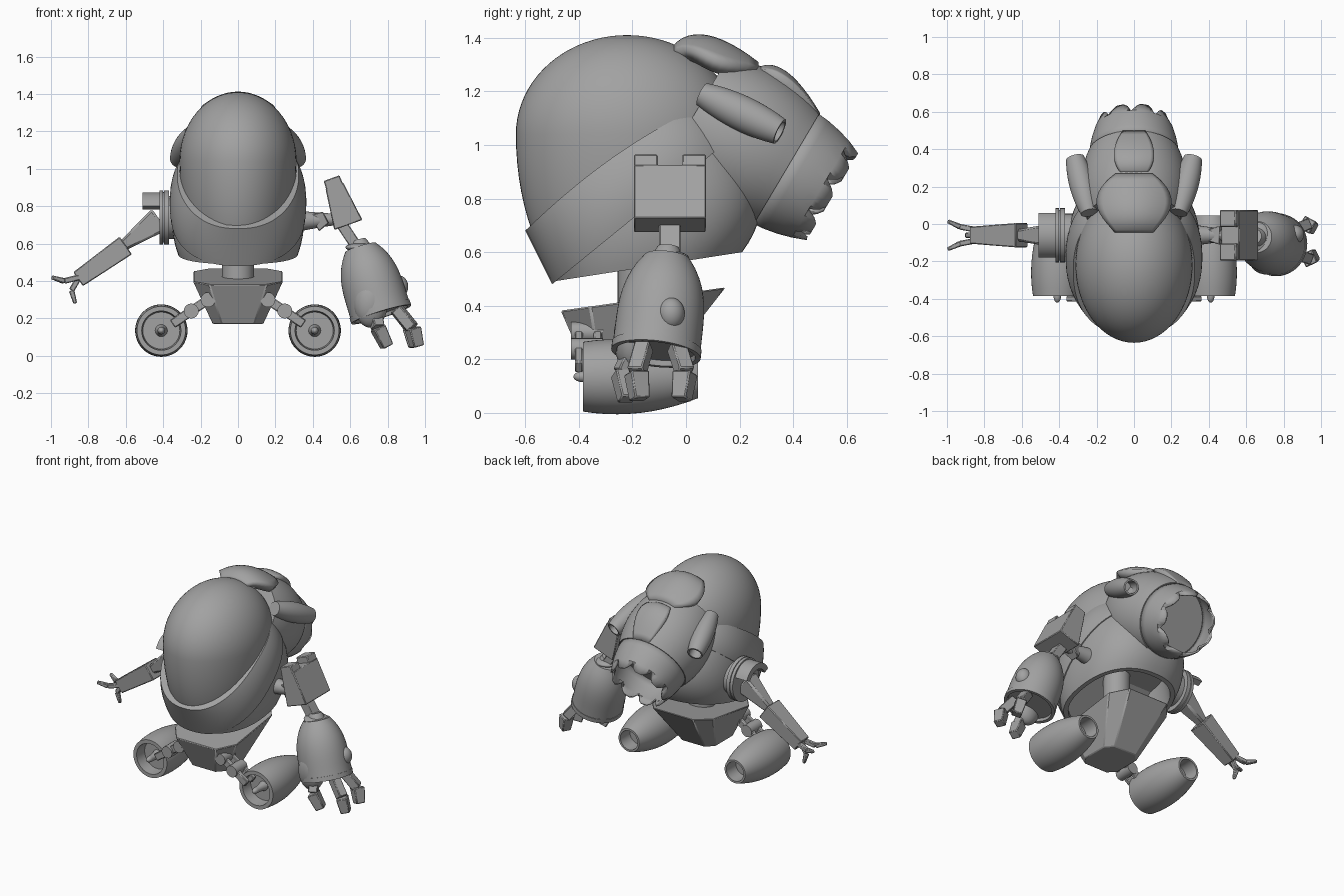
import bpy, bmesh, math
from mathutils import Vector

cube = bpy.data.objects.get("Cube")
if cube:
    bpy.data.objects.remove(cube, do_unlink=True)

shade = (.36, .36, .36, 1)
metal = bpy.data.materials.new("plain_grey")
metal.use_nodes = True
metal.diffuse_color = shade
metal.node_tree.nodes["Principled BSDF"].inputs["Base Color"].default_value = shade
parts = []


def finish(name, bm):
    mesh = bpy.data.meshes.new(name)
    bm.to_mesh(mesh)
    bm.free()
    mesh.materials.append(metal)
    part = bpy.data.objects.new(name, mesh)
    bpy.context.collection.objects.link(part)
    parts.append(part)
    return part


def blend(controls, t):
    """Point on a Bezier curve through numbers or coordinate tuples."""
    points = [Vector(c) if isinstance(c, tuple) else c for c in controls]
    while len(points) > 1:
        points = [a + (b - a) * t for a, b in zip(points, points[1:])]
    return points[0]


def skin(name, rings, hollow=None, cap=True):
    """Bridge closed rings; hollow maps an end to its wall and depth."""
    bm = bmesh.new()
    rows = [[bm.verts.new(point) for point in ring] for ring in rings]
    for low, high in zip(rows, rows[1:]):
        for i in range(len(low)):
            bm.faces.new((low[i - 1], low[i], high[i], high[i - 1]))
    caps = [bm.faces.new(rows[0]), bm.faces.new(rows[-1])] if cap else []
    bmesh.ops.recalc_face_normals(bm, faces=bm.faces)
    for end, (wall, depth) in (hollow or {}).items():
        bmesh.ops.inset_individual(bm, faces=[caps[end]], thickness=wall)
        bmesh.ops.inset_individual(bm, faces=[caps[end]], thickness=wall / 4, depth=-depth)
    return finish(name, bm)


def shell(name, front, back, widths, steps=14, sides=64, power=2.3, hollow=None, bow=(0, 0)):
    """Loft slanted ovals whose front, back, half width and side lift follow curves."""
    rings = []
    for k in range(steps + 1):
        f, b, w, lift = (blend(curve, k / steps) for curve in (front, back, widths, bow))
        middle, reach = (f + b) / 2, (b - f) / 2
        ring = []
        for i in range(sides):
            angle = math.tau * (i + .5) / sides
            c, s = (math.copysign(abs(v) ** (2 / power), v)
                    for v in (math.cos(angle), math.sin(angle)))
            y, z = middle + reach * c
            ring.append((w * s, y, z + lift * (1 - c * c)))
        rings.append(ring)
    return skin(name, rings, hollow)


def turned(name, start, end, radii, sides=40, steps=10, hollow=None, cap=True, tear=0):
    """Round part between two points; tear cuts notches into its far rim."""
    start, end = Vector(start), Vector(end)
    turn = (end - start).to_track_quat('Z', 'Y')
    rings = []
    for k in range(steps + 1):
        t = k / steps
        r = blend(radii, t)
        ring = []
        for i in range(sides):
            angle = math.tau * i / sides
            bite = tear * max(0, 1 - abs(i % 6 - 1) * .7) if k == steps else 0
            ring.append(start.lerp(end, t) + turn @ Vector(
                (r * math.cos(angle), r * math.sin(angle), -bite)))
        rings.append(ring)
    return skin(name, rings, hollow, cap)


def bar(name, start, end, size, end_size=None, bevel=.005):
    """Tapered box between two points; size is width and height."""
    start, end = Vector(start), Vector(end)
    turn = (end - start).to_track_quat('Z', 'Y')
    rings = [[centre + turn @ Vector((x * w / 2, y * h / 2, 0))
              for x, y in ((1, 1), (-1, 1), (-1, -1), (1, -1))]
             for centre, (w, h) in ((start, size), (end, end_size or size))]
    part = skin(name, rings)
    part.modifiers.new("Bevel", 'BEVEL').width = bevel
    return part


def ball(name, centre, size):
    bm = bmesh.new()
    bmesh.ops.create_uvsphere(bm, u_segments=32, v_segments=20, radius=1)
    bmesh.ops.scale(bm, vec=size, verts=bm.verts)
    bmesh.ops.translate(bm, vec=centre, verts=bm.verts)
    return finish(name, bm)


def plate(name, path, widths, steps=12, columns=12):
    """Armour plate arched across x, following a side curve."""
    bm = bmesh.new()
    grid = []
    for k in range(steps + 1):
        (y, z), w = blend(path, k / steps), blend(widths, k / steps)
        across = [w * (2 * i / columns - 1) for i in range(columns + 1)]
        grid.append([bm.verts.new((x, y, z - 2 * x * x)) for x in across])
    for low, high in zip(grid, grid[1:]):
        for i in range(columns):
            bm.faces.new((low[i], low[i + 1], high[i + 1], high[i]))
    part = finish(name, bm)
    thick = part.modifiers.new("Thickness", 'SOLIDIFY')
    thick.thickness = .06
    thick.offset = -1
    return part


# Body shell, hollow underneath, with a raised collar
shell("body_shell", [(-.5, .49), (-.58, .67)], [(.21, .6), (.4, .85), (.1, 1.15)],
      [.32, .39, .315], hollow={0: (.03, .2)}, bow=[0, .05])
shell("collar_band", [(-.5, .48), (-.6, .68)], [(.2, 1.05), (.1, 1.16)], [.36, .38, .325],
      bow=[0, .05])

# Canopy: egg dome trimmed on a slanted plane
bm = bmesh.new()
bmesh.ops.create_uvsphere(bm, u_segments=64, v_segments=40, radius=1)
for v in bm.verts:
    v.co = Vector((v.co.x * .313, v.co.y * .415 - .22,
                   v.co.z * (.37 if v.co.z > 0 else .7) + 1.04))
bmesh.ops.bisect_plane(bm, geom=bm.verts[:] + bm.edges[:] + bm.faces[:],
                       plane_co=(0, -.6, .64), plane_no=(0, -.5, .7), clear_inner=True)
finish("canopy_dome", bm)

# Rear thruster with a torn nozzle rim
seam = Vector((0, .375, .91))
aft = Vector((0, .86, -.51))
turned("thruster_housing", seam - aft * .4, seam, [.25, .325, .245], sides=64)
nozzle = turned("nozzle", seam - aft * .01, seam + aft * .2, [.24, .235, .19],
                sides=54, steps=4, cap=False, tear=.05)
nozzle.modifiers.new("Wall", 'SOLIDIFY').thickness = .012

# Armour plates on the back
plate("back_plate", [(-.05, 1.37), (.05, 1.48), (.27, 1.31)], [.1, .15, .3, .1])
plate("rear_plate", [(.27, 1.29), (.37, 1.34), (.5, 1.12)], [.07, .15, .06])

# Waist and pelvis
turned("waist", (0, -.17, .38), (0, -.17, .75), [.085, .085])
pelvis = shell("pelvis", [(-.48, .38), (-.38, .17)], [(.16, .47), (-.08, .17)],
               [.25, .14], steps=1, sides=8, power=4)
pelvis.modifiers.new("Bevel", 'BEVEL').width = .006

for side, name in ((1, "left"), (-1, "right")):
    # Exhaust pipes
    turned(name + "_exhaust", (side * .24, .06, 1.19), (side * .315, .35, 1.05),
           [.045, .085, .05], hollow={1: (.01, .1)})
    # Leg linkage
    hip, knee, ankle = (Vector((side * x, -.37, z))
                        for x, z in ((.16, .3), (.25, .24), (.35, .17)))
    for joint in (hip, knee):
        reach = Vector((0, .06, 0))
        turned(name + "_leg_joint", joint - reach, joint + reach, [.04, .04], sides=16, steps=1)
    for gap in (-.03, .04):
        offset = Vector((0, gap, 0))
        bar(name + "_thigh_link", hip + offset, knee + offset, (.03, .05))
        bar(name + "_shin_link", knee + offset, ankle + offset, (.03, .05))
    # Foot pod, hollow at both ends, with a hub spike
    pod = Vector((side * .41, -.385, .135))
    forward = Vector((0, 1, 0))
    turned(name + "_foot_pod", pod, pod + forward * .43, [.13, .165, .08], sides=48,
           hollow={0: (.025, .08), 1: (.014, .1)})
    turned(name + "_pod_hub", pod, pod + forward * .1, [.02, .02, .04], sides=20)
    ball(name + "_hub_tip", pod, (.02, .035, .02))

# Left shoulder: angular block with two ears on its crown
arm = -.06
turned("left_shoulder_axle", (.3, arm, .72), (.53, arm, .73), [.06, .04, .03], sides=20)
bar("left_shoulder_block", (.515, arm, .91), (.59, arm, .7), (.27, .1), (.27, .16))
for y in (-.09, .09):
    bar("left_shoulder_ear", (.5, arm + y, .95), (.54, arm + y, .84), (.09, .09), (.09, .1))
bar("left_shoulder_bracket", (.41, arm, .71), (.47, arm, .74), (.06, .1), (.1, .07))
bar("left_upper_arm", (.53, arm, .74), (.65, arm, .56), (.08, .06))

# Left forearm gauntlet
elbow, wrist = Vector((.655, -.07, .58)), Vector((.76, -.11, .24))
down = (wrist - elbow).normalized()
turned("left_elbow", elbow - down * .04, elbow + down * .04, [.04, .06, .06])
turned("left_forearm", elbow, wrist, [.085, .18, .16, .165], sides=48)
turned("left_cuff", wrist - down * .01, wrist + down * .02, [.168, .168],
       sides=48, steps=1, hollow={1: (.02, .02)})
ball("left_forearm_cap", elbow, (.08, .08, .025))
ball("left_forearm_knob", (.86, -.055, .37), (.05, .05, .06))
ball("left_forearm_boss", (.71, -.2, .28), (.09, .07, .13))

# Left hand: three two-block fingers spread around the wrist
for angle in (-2, -.6, .7):
    spread = Vector((math.cos(angle), math.sin(angle), 0))
    root, middle, tip = (
        Vector((.77 + drift, -.1, z)) + spread * r
        for drift, z, r in ((0, .25, .1), (.04, .15, .15), (.08, .05, .13)))
    bar("left_finger_base", root, middle, (.06, .06))
    bar("left_finger_tip", middle, tip, (.075, .07), (.06, .06))

# Right shoulder: grooved disc with a curved guard
for x, thick, r in ((-.3, .08, .115), (-.37, .025, .145), (-.39, .02, .135), (-.4, .02, .145)):
    turned("right_shoulder_disc", (x, arm, .74), (x - thick, arm, .74), [r, r], steps=1)
section = ((-.41, .09), (-.51, .09), (-.51, .13), (-.41, .13))
sweep = [math.radians(a) for a in range(-65, 66, 10)]
skin("right_shoulder_guard", [[(x, arm + r * math.sin(a), .745 + r * math.cos(a))
                               for x, r in section] for a in sweep])

# Right arm and three-pronged claw
bar("right_upper_arm", (-.42, arm, .73), (-.62, arm, .585), (.12, .14), (.06, .055), bevel=.012)
bar("right_forearm", (-.6, arm, .59), (-.855, arm, .41), (.13, .115), (.09, .09))
palm = Vector((-.85, arm, .42))
for fan, bend, rise in ((.06, (-.08, 0, -.02), (-.065, 0, .02)),
                        (-.06, (-.08, 0, -.02), (-.065, 0, .02)),
                        (0, (-.04, 0, -.07), (.02, 0, -.07))):
    outward = Vector((0, fan / 2, 0))
    knuckle = palm + outward * 1.5 + Vector(bend)
    bar("right_claw_base", palm + outward, knuckle, (.03, .03))
    bar("right_claw_tip", knuckle, knuckle + outward + Vector(rise), (.03, .03), (.02, .02))

# Smooth shading with crisp edges
bpy.ops.object.select_all(action='DESELECT')
for part in parts:
    part.select_set(True)
bpy.context.view_layer.objects.active = parts[0]
bpy.ops.object.shade_smooth_by_angle(angle=math.radians(32))
